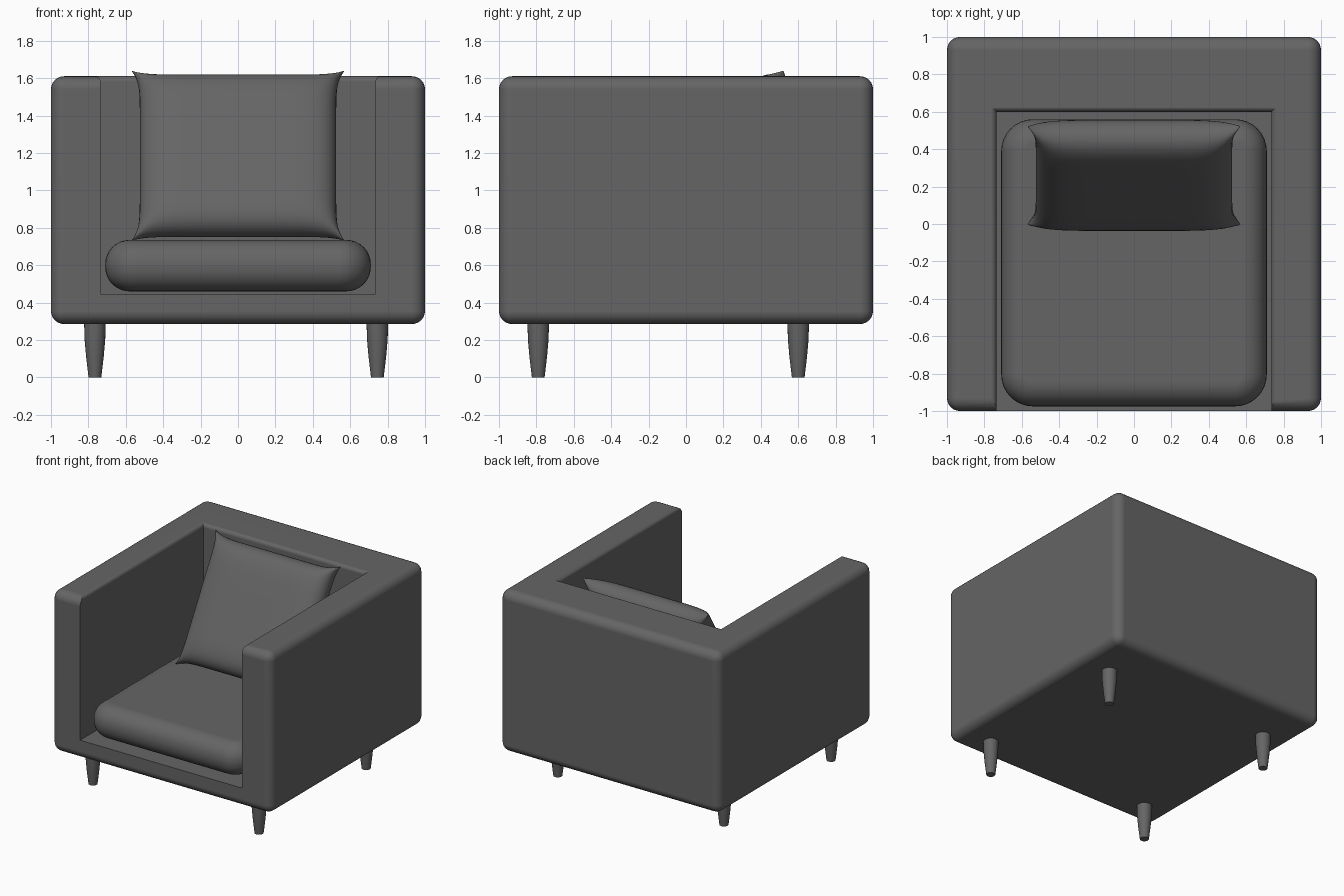
import bpy, bmesh, math
from mathutils import Matrix, Vector

cube = bpy.data.objects.get("Cube")
if cube:
    bpy.data.objects.remove(cube, do_unlink=True)

# One charcoal upholstery colour for everything
charcoal = bpy.data.materials.new("charcoal_fabric")
charcoal.use_nodes = True
GREY = (0.13, 0.13, 0.13, 1)
charcoal.diffuse_color = GREY
charcoal.node_tree.nodes["Principled BSDF"].inputs["Base Color"].default_value = GREY


def make_object(name, bm):
    bmesh.ops.recalc_face_normals(bm, faces=bm.faces)
    mesh = bpy.data.meshes.new(name)
    bm.to_mesh(mesh)
    bm.free()
    mesh.materials.append(charcoal)
    obj = bpy.data.objects.new(name, mesh)
    bpy.context.collection.objects.link(obj)
    return obj


def activate(obj):
    bpy.ops.object.select_all(action='DESELECT')
    obj.select_set(True)
    bpy.context.view_layer.objects.active = obj


def smooth(obj, angle=35):
    activate(obj)
    bpy.ops.object.shade_smooth_by_angle(angle=math.radians(angle))


def box(low, high):
    bm = bmesh.new()
    low, high = Vector(low), Vector(high)
    bmesh.ops.create_cube(bm, size=1, matrix=Matrix.Translation((low + high) / 2)
                          @ Matrix.Diagonal((high - low).to_4d()))
    return bm


def round_edges(bm, edges, radius, segments):
    bmesh.ops.bevel(bm, geom=edges, offset=radius, segments=segments,
                    profile=0.5, affect='EDGES', clamp_overlap=True)


def loft(rings):
    """Closed solid through a stack of vertex rings."""
    bm = bmesh.new()
    loops = [[bm.verts.new(p) for p in ring] for ring in rings]
    n = len(loops[0])
    for a, b in zip(loops, loops[1:]):
        for i in range(n):
            j = (i + 1) % n
            bm.faces.new((a[i], a[j], b[j], b[i]))
    bm.faces.new(loops[0])
    bm.faces.new(loops[-1])
    return bm


# Sofa body: rounded block with the seat well cut out
bm = box((-1, -1, 0.285), (1, 1, 1.61))
round_edges(bm, bm.edges[:], 0.07, 6)
body = make_object("armchair_body", bm)


def well_ring(z, grow):
    x, back = 0.735 + grow, 0.6 + grow
    return [(-x, -1.3, z), (x, -1.3, z), (x, back, z), (-x, back, z)]


# The well flares at the top so the inner rim is softly rounded
LIP = 0.03
rings = [well_ring(0.445, 0)]
for i in range(6):
    a = math.pi / 2 * i / 5
    rings.append(well_ring(1.611 - LIP + LIP * math.sin(a), LIP * (1 - math.cos(a))))
rings.append(well_ring(1.9, LIP))
cutter = make_object("seat_well_cutter", loft(rings))
cutter.hide_render = True
cut = body.modifiers.new("seat_well", 'BOOLEAN')
cut.operation = 'DIFFERENCE'
cut.solver = 'EXACT'
cut.object = cutter
activate(body)
bpy.ops.object.modifier_apply(modifier=cut.name)
bpy.data.objects.remove(cutter, do_unlink=True)
smooth(body)
body.modifiers.new("even_shading", 'WEIGHTED_NORMAL').keep_sharp = True

# Seat cushion: rounded corners in plan, then a full soft rim
bm = box((-0.71, -0.975, 0.46), (0.71, 0.56, 0.735))
upright = [e for e in bm.edges if abs(e.verts[0].co.z - e.verts[1].co.z) > 0.1]
round_edges(bm, upright, 0.17, 8)
rim = [e for e in bm.edges if abs(e.verts[0].co.z - e.verts[1].co.z) < 0.01]
round_edges(bm, rim, 0.13, 8)
seat = make_object("seat_cushion", bm)
smooth(seat, 40)
seat.modifiers.new("even_shading", 'WEIGHTED_NORMAL').keep_sharp = True

# Throw pillow: two bulging sheets sewn along the rim, with pulled-out corners
bm = bmesh.new()
for side in (1, -1):
    sheet = bmesh.ops.create_grid(bm, x_segments=32, y_segments=32, size=1)["verts"]
    for v in sheet:
        u, w = (math.sin(math.pi / 2 * c) for c in v.co.xy)
        fall = max(0, (1 - abs(u) ** 7) * (1 - abs(w) ** 7))
        v.co = (u * (0.525 + 0.045 * abs(w) ** 9),
                w * (0.485 + 0.04 * abs(u) ** 9),
                side * 0.125 * math.sqrt(fall))
bmesh.ops.remove_doubles(bm, verts=bm.verts[:], dist=0.0005)
pillow = make_object("throw_pillow", bm)
pillow.data.transform(Matrix.Translation((0, 0.26, 1.185))
                      @ Matrix.Rotation(math.radians(60), 4, 'X'))
smooth(pillow, 60)

# Four tapered legs, from floor to underside
LEG_PROFILE = [(0.034, 0), (0.047, 0.11), (0.055, 0.2), (0.058, 0.3)]
for depth, y in (("front", -0.79), ("back", 0.6)):
    for hand, x in (("right", -0.765), ("left", 0.745)):
        rings = [[(x + r * math.cos(math.tau * i / 24), y + r * math.sin(math.tau * i / 24), z)
                  for i in range(24)] for r, z in LEG_PROFILE]
        smooth(make_object(f"{depth}_{hand}_leg", loft(rings)))
